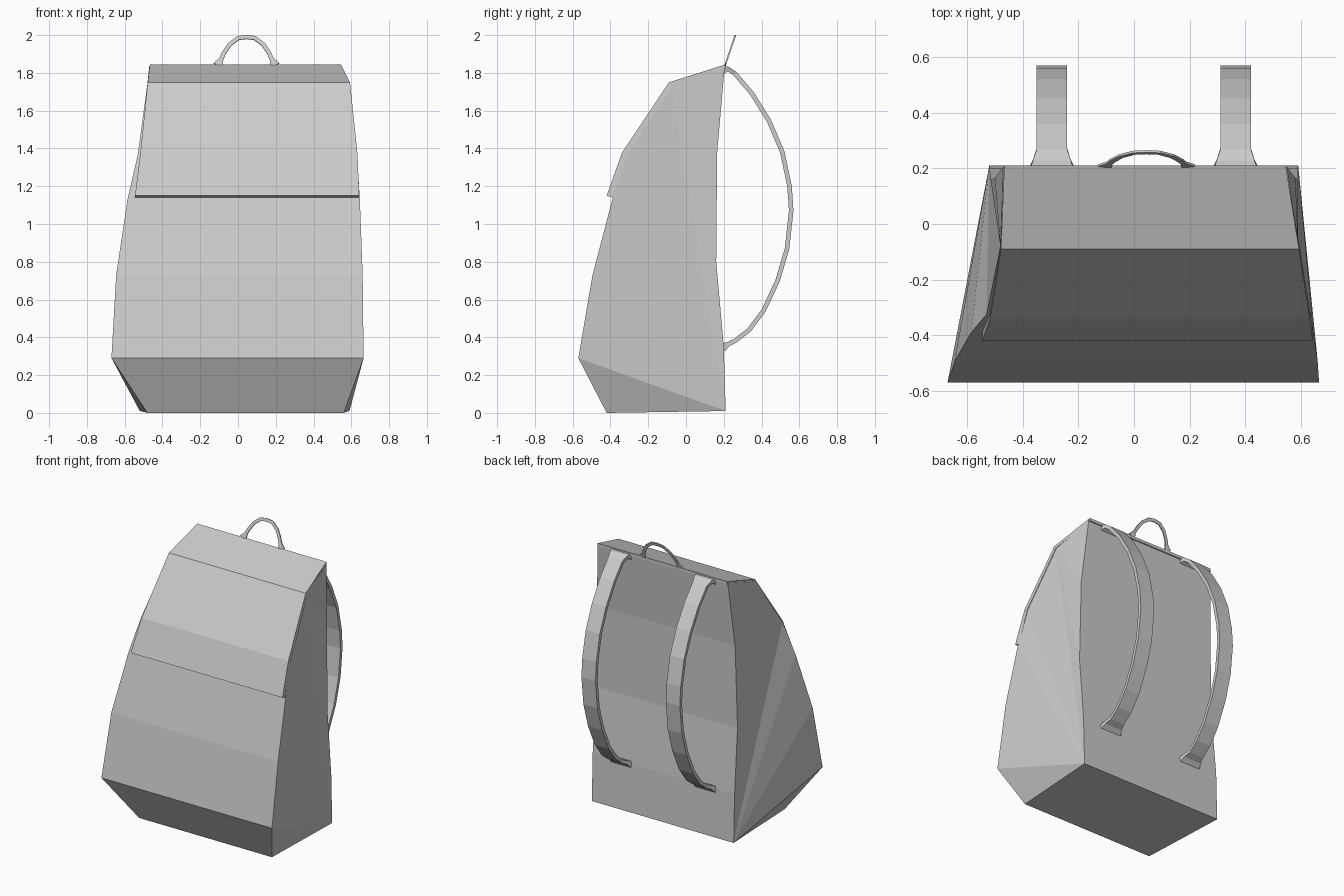
import bpy
from mathutils import Vector

cube = bpy.data.objects.get("Cube")
if cube:
    bpy.data.objects.remove(cube, do_unlink=True)

# One plain grey fabric
fabric = bpy.data.materials.new("grey fabric")
fabric.use_nodes = True
GREY = (0.6, 0.6, 0.6, 1)
fabric.diffuse_color = GREY
bsdf = next(n for n in fabric.node_tree.nodes if n.type == 'BSDF_PRINCIPLED')
bsdf.inputs["Base Color"].default_value = GREY


def make_object(name, verts, faces):
    mesh = bpy.data.meshes.new(name)
    mesh.from_pydata(verts, [], faces)
    mesh.materials.append(fabric)
    obj = bpy.data.objects.new(name, mesh)
    bpy.context.scene.collection.objects.link(obj)
    # Consistent outward normals
    import bmesh
    bm = bmesh.new()
    bm.from_mesh(mesh)
    bmesh.ops.recalc_face_normals(bm, faces=bm.faces)
    bm.to_mesh(mesh)
    bm.free()
    return obj


def ribbon(name, path, wide):
    """Sweep a flat rectangle; path holds (point, half width, half thickness)."""
    verts, faces = [], []
    wide = Vector(wide).normalized()
    pts = [Vector(p[0]) for p in path]
    last = len(pts) - 1
    for i, (_, w, t) in enumerate(path):
        tangent = (pts[min(i + 1, last)] - pts[max(i - 1, 0)]).normalized()
        thick = tangent.cross(wide).normalized()
        verts += [pts[i] + wide * w * a + thick * t * b
                  for a, b in ((-1, -1), (1, -1), (1, 1), (-1, 1))]
        if i:
            k = 4 * i
            faces += [(k - 4 + j, k - 4 + (j + 1) % 4, k + (j + 1) % 4, k + j)
                      for j in range(4)]
    faces += [(3, 2, 1, 0), tuple(range(4 * last, 4 * last + 4))]
    return make_object(name, verts, faces)


# Bag body: closed side profile as (y, z, right edge x, left edge x)
profile = [
    (0.21, 0.01, -0.52, 0.59),
    (-0.42, 0.0, -0.48, 0.56),
    (-0.57, 0.29, -0.67, 0.665),
    (-0.495, 0.73, -0.645, 0.66),
    (-0.39, 1.13, -0.585, 0.645),
    (-0.325, 1.37, -0.53, 0.63),
    (-0.08, 1.74, -0.48, 0.59),
    (0.205, 1.835, -0.47, 0.55),
    (0.165, 1.38, -0.5, 0.58),
    (0.16, 0.8, -0.515, 0.59),
    (0.2, 0.35, -0.52, 0.59),
]
n = len(profile)
verts = [(r, y, z) for y, z, r, l in profile] + [(l, y, z) for y, z, r, l in profile]
faces = [(i, (i + 1) % n, (i + 1) % n + n, i + n) for i in range(n)]
# Side panels fan out from the lower back corner, then from the shoulder
shoulder = 6
fan = [(0, i, i + 1) for i in range(1, shoulder)]
fan += [(shoulder, i, i + 1) for i in range(shoulder + 1, n - 1)]
fan += [(shoulder, n - 1, 0)]
for tri in fan:
    faces += [tri, tuple(i + n for i in reversed(tri))]
make_object("bag_body", verts, faces)

# Flap folded over the upper front, with a small overhanging lip
flap = [
    (-0.42, 1.15, -0.545, 0.642),
    (-0.34, 1.375, -0.517, 0.632),
    (-0.09, 1.75, -0.478, 0.593),
    (0.21, 1.845, -0.466, 0.545),
]
inner = [(0.04, -0.012), (0.03, -0.01), (0.02, -0.02), (0, -0.02)]
verts, faces = [], []
for i, ((y, z, r, l), (dy, dz)) in enumerate(zip(flap, inner)):
    verts += [(r, y, z), (l, y, z), (l, y + dy, z + dz), (r, y + dy, z + dz)]
    if i:
        k = 4 * i
        faces += [(k - 4 + j, k - 4 + (j + 1) % 4, k + (j + 1) % 4, k + j)
                  for j in range(4)]
faces += [(3, 2, 1, 0), (12, 13, 14, 15)]
make_object("front_flap", verts, faces)

# Two shoulder straps, flared where they are sewn on
arc = [(0.195, 1.815), (0.225, 1.82), (0.26, 1.795), (0.35, 1.69), (0.44, 1.545),
       (0.51, 1.38), (0.548, 1.2), (0.557, 1.07), (0.535, 0.87), (0.485, 0.7),
       (0.41, 0.54), (0.335, 0.44), (0.265, 0.385), (0.225, 0.365), (0.195, 0.345)]
for side, x in (("right", -0.295), ("left", 0.365)):
    path = []
    for i, (y, z) in enumerate(arc):
        end = min(i, len(arc) - 1 - i)
        width = (0.08, 0.068)[end] if end < 2 else 0.055
        path.append(((x, y, z), width, 0.022 if end == 0 else 0.012))
    ribbon(side + "_shoulder_strap", path, (1, 0, 0))

# Thin carrying loop leaning backwards from the top edge
loop = [(-0.105, 1.84), (-0.088, 1.875), (-0.075, 1.905), (-0.045, 1.95), (0.0, 1.984),
        (0.045, 1.99), (0.09, 1.984), (0.135, 1.95), (0.165, 1.905), (0.178, 1.875),
        (0.195, 1.84)]
path = []
for i, (x, z) in enumerate(loop):
    end = min(i, len(loop) - 1 - i)
    path.append(((x, 0.207 + (z - 1.84) * 0.34, z), 0.004, 0.026 if end == 0 else 0.011))
ribbon("carry_loop", path, (0, 1, -0.34))
